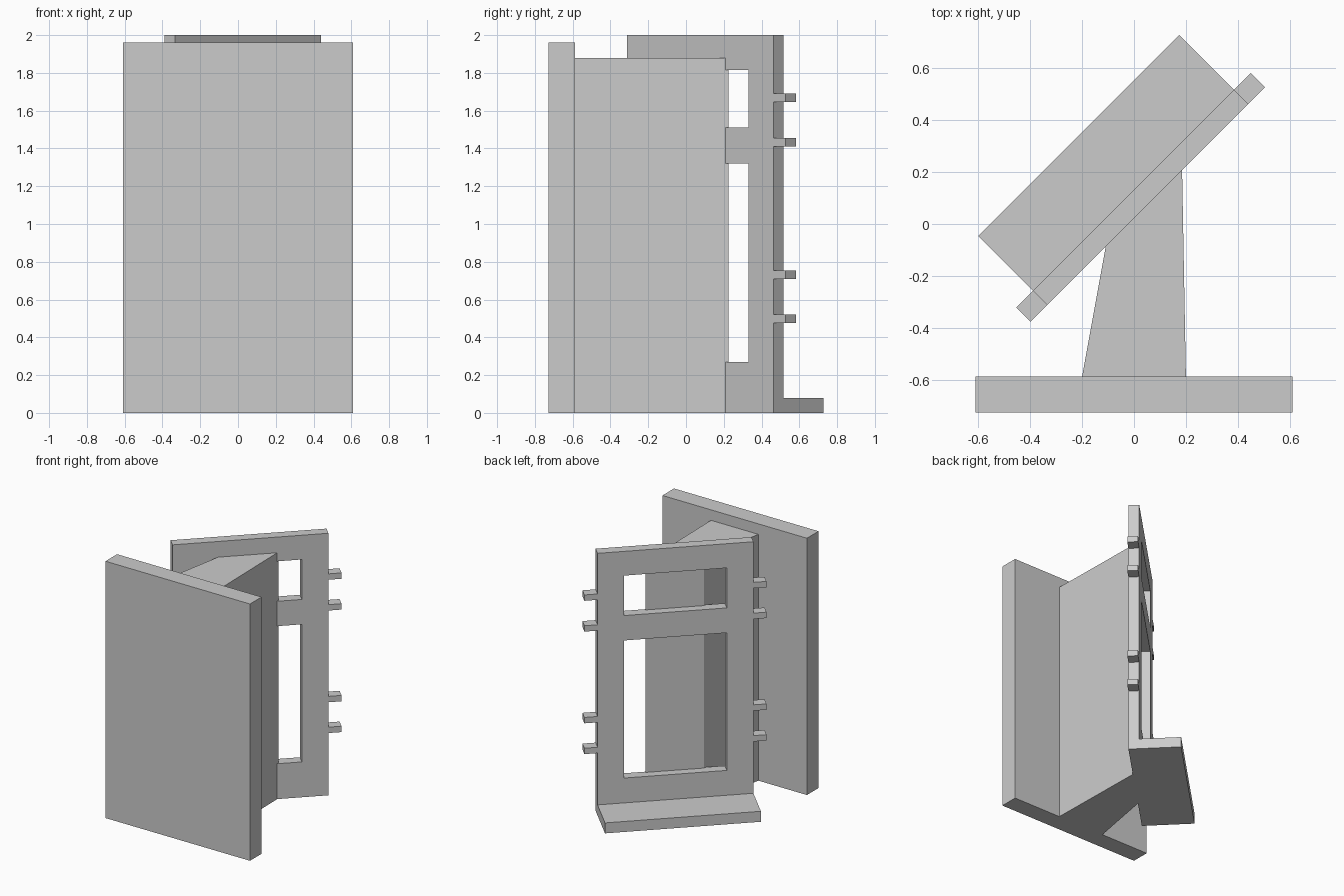
import bpy, bmesh
from math import radians
from mathutils import Matrix

cube = bpy.data.objects.get("Cube")
if cube:
    bpy.data.objects.remove(cube)

grey = bpy.data.materials.new("plain_grey")
grey.use_nodes = True
colour = (0.6, 0.6, 0.6, 1)
grey.diffuse_color = colour
grey.node_tree.nodes["Principled BSDF"].inputs["Base Color"].default_value = colour

TURN = Matrix.Rotation(radians(45), 4, 'Z')   # the rack stands diagonally


def finish(name, bm, matrix=Matrix()):
    bmesh.ops.recalc_face_normals(bm, faces=bm.faces)
    mesh = bpy.data.meshes.new(name)
    bm.to_mesh(mesh)
    bm.free()
    mesh.materials.append(grey)
    obj = bpy.data.objects.new(name, mesh)
    obj.matrix_world = matrix
    bpy.context.collection.objects.link(obj)
    return obj


def extrude(bm, offset):
    result = bmesh.ops.extrude_face_region(bm, geom=bm.faces[:])
    verts = [v for v in result["geom"] if isinstance(v, bmesh.types.BMVert)]
    bmesh.ops.translate(bm, vec=offset, verts=verts)


def prism(name, outline, z0, z1, matrix=Matrix()):
    bm = bmesh.new()
    bm.faces.new([bm.verts.new((x, y, z0)) for x, y in outline])
    extrude(bm, (0, 0, z1 - z0))
    return finish(name, bm, matrix)


def box(name, x0, x1, y0, y1, z0, z1, matrix=Matrix()):
    return prism(name, [(x0, y0), (x1, y0), (x1, y1), (x0, y1)], z0, z1, matrix)


# Front panel and the tapered block that joins it to the rack
box("front_panel", -0.61, 0.61, -0.727, -0.587, 0, 1.96)
prism("tapered_support",
      [(-0.2, -0.587), (0.2, -0.587), (0.185, 0.225), (-0.105, -0.065)], 0, 1.88)

# Rack frame: a grid of cells with two window openings left out
LEFT, RIGHT, FRONT, BACK, RIM = -0.457, 0.638, 0.016, 0.093, 0.187
columns = [LEFT, LEFT + RIM, RIGHT - RIM, RIGHT]
rows = [0, 0.27, 1.32, 1.51, 1.815, 2]
bm = bmesh.new()
grid = [[bm.verts.new((x, FRONT, z)) for x in columns] for z in rows]
for r in range(len(rows) - 1):
    for c in range(len(columns) - 1):
        if c == 1 and r in (1, 3):
            continue
        bm.faces.new([grid[r][c], grid[r][c + 1], grid[r + 1][c + 1], grid[r + 1][c]])
extrude(bm, (0, BACK - FRONT, 0))
finish("rack_frame", bm, TURN)

# Foot shelf behind the frame
box("foot_shelf", LEFT, RIGHT, BACK, 0.392, 0, 0.08, TURN)

# Side pegs
for i, z in enumerate((0.475, 0.71, 1.41, 1.645)):
    box(f"left_peg_{i + 1}", RIGHT, RIGHT + 0.092, FRONT, BACK, z, z + 0.045, TURN)
    box(f"right_peg_{i + 1}", LEFT - 0.092, LEFT, FRONT, BACK, z, z + 0.045, TURN)
